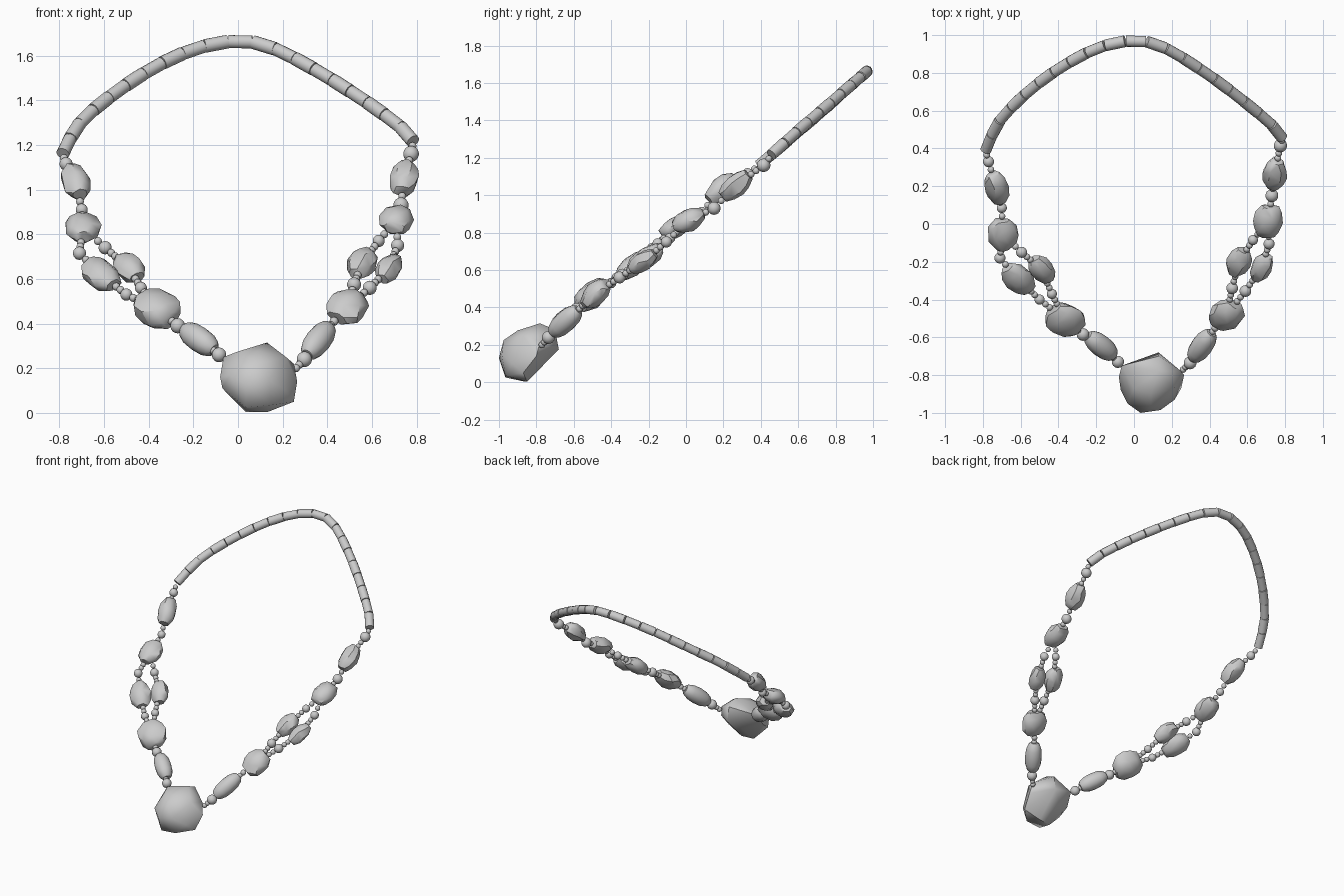
import bpy, bmesh, math, random
from mathutils import Vector, Matrix

if "Cube" in bpy.data.objects:
    bpy.data.objects.remove(bpy.data.objects["Cube"])

random.seed(4)
NORMAL = Vector((0, -0.64, 0.77)).normalized()   # normal of the tilted necklace plane

def finish(name, bm, angle):
    bmesh.ops.recalc_face_normals(bm, faces=bm.faces)
    me = bpy.data.meshes.new(name)
    bm.to_mesh(me)
    bm.free()
    ob = bpy.data.objects.new(name, me)
    bpy.context.collection.objects.link(ob)
    bpy.ops.object.select_all(action='DESELECT')
    ob.select_set(True)
    bpy.context.view_layer.objects.active = ob
    bpy.ops.object.shade_smooth_by_angle(angle=math.radians(angle))
    return ob

def frame(pos, direction):
    # local z follows the string, local y is the plane normal
    z = direction.normalized()
    x = NORMAL.cross(z).normalized()
    m = Matrix((x, z.cross(x), z)).transposed().to_4x4()
    m.translation = pos
    return m

def hull(name, points, angle):
    bm = bmesh.new()
    for p in points:
        bm.verts.new(p)
    bmesh.ops.convex_hull(bm, input=bm.verts)
    loose = [v for v in bm.verts if not v.link_faces]
    bmesh.ops.delete(bm, geom=loose, context='VERTS')
    return finish(name, bm, angle)

def gem(name, pos, direction, length, width, thick):
    # irregular faceted stone: hull of jittered rings
    m = frame(pos, direction)
    pts = []
    for h, r in ((-1, .56), (-.55, .92), (0, 1.03), (.55, .92), (1, .56)):
        start = random.random() * 6
        for i in range(7):
            a = start + math.tau * (i + random.uniform(-.25, .25)) / 7
            k = r * random.uniform(.93, 1.05)
            hh = h * random.uniform(.9, 1.02)
            pts.append(m @ Vector((k * math.cos(a) * width / 2,
                                   k * math.sin(a) * thick / 2, hh * length / 2)))
    hull(name, pts, 36)

def barrel(name, pos, direction, length, width):
    # smooth oval bead with flat ends
    m = frame(pos, direction)
    pts = []
    for h, r in ((-1, .45), (-.85, .7), (-.5, .93), (0, 1), (.5, .93), (.85, .7), (1, .45)):
        for i in range(14):
            a = math.tau * i / 14
            pts.append(m @ Vector((r * math.cos(a) * width / 2,
                                   r * math.sin(a) * width / 2, h * length / 2)))
    hull(name, pts, 45)

def ball(name, pos, r):
    bm = bmesh.new()
    bmesh.ops.create_uvsphere(bm, u_segments=14, v_segments=9, radius=r,
                              matrix=Matrix.Translation(pos))
    finish(name, bm, 60)

def tube(name, a, b, r):
    bm = bmesh.new()
    bmesh.ops.create_cone(bm, cap_ends=True, segments=14, radius1=r, radius2=r,
                          depth=(b - a).length, matrix=frame((a + b) / 2, b - a))
    finish(name, bm, 40)

def strand(name, items, skip_first=False, skip_last=False):
    # item: (x, y, z, length[, width, thickness]); tiny beads fill the gaps
    P = [Vector(i[:3]) for i in items]
    for k, it in enumerate(items):
        d = P[min(k + 1, len(P) - 1)] - P[max(k - 1, 0)]
        if not ((k == 0 and skip_first) or (k == len(P) - 1 and skip_last)):
            if len(it) == 4:
                ball(name + "_round_bead", P[k], it[3] / 2)
            elif len(it) == 5:
                barrel(name + "_oval_bead", P[k], d, it[3], it[4])
            else:
                gem(name + "_stone", P[k], d, *it[3:])
        if k:
            u = (P[k] - P[k - 1]).normalized()
            s, e = P[k - 1] + u * items[k - 1][3] * .48, P[k] - u * it[3] * .48
            gap = (e - s).dot(u)
            n = max(1, round(gap / .036)) if gap > .008 else 0
            for j in range(n):
                ball(name + "_spacer", s.lerp(e, (j + .5) / n), .018)

# Neck band of short tubes
band = [Vector(p) for p in (
    (-.785, .39, 1.16), (-.73, .525, 1.275), (-.645, .622, 1.36), (-.55, .712, 1.435),
    (-.445, .792, 1.507), (-.32, .87, 1.578), (-.195, .935, 1.633), (-.06, .968, 1.663),
    (.06, .968, 1.663), (.19, .923, 1.623), (.32, .84, 1.552), (.455, .748, 1.472),
    (.587, .645, 1.385), (.72, .537, 1.29), (.785, .455, 1.215))]
cum = [0]
for a, b in zip(band, band[1:]):
    cum.append(cum[-1] + (b - a).length)

def along(s):
    for i in range(1, len(cum)):
        if s <= cum[i] + 1e-6:
            return band[i - 1].lerp(band[i], (s - cum[i - 1]) / (cum[i] - cum[i - 1]))

COUNT = 20
for i in range(COUNT):
    a, b = along(cum[-1] * i / COUNT), along(cum[-1] * (i + 1) / COUNT)
    tube("neck_tube", a.lerp(b, .02), a.lerp(b, .98), .031 if i % 2 else .0295)

# Left side: upper run, split double run, lower run
L2 = (-.695, -.055, .83, .18, .16, .11)
L5 = (-.365, -.505, .465, .20, .21, .14)
strand("left_upper", [(-.785, .385, 1.155, .02), (-.77, .33, 1.115, .06),
                      (-.727, .19, 1.035, .20, .125, .12), (-.70, .085, .91, .055), L2], skip_first=True)
strand("left_outer", [L2, (-.71, -.18, .715, .06), (-.615, -.29, .62, .20, .15, .11),
                      (-.50, -.40, .53, .055), L5], True, True)
strand("left_inner", [L2, (-.595, -.15, .74, .06), (-.49, -.24, .65, .165, .13, .10),
                      (-.435, -.37, .56, .055), L5], True, True)
strand("left_lower", [L5, (-.27, -.585, .39, .068), (-.175, -.645, .33, .20, .115),
                      (-.085, -.73, .26, .066)])

# Right side
R2 = (.71, .015, .865, .18, .16, .12)
R5 = (.49, -.48, .475, .18, .185, .12)
strand("right_upper", [(.785, .455, 1.21, .02), (.775, .415, 1.16, .072),
                       (.745, .265, 1.05, .185, .135, .12), (.73, .15, .93, .07), R2], skip_first=True)
strand("right_outer", [R2, (.715, -.105, .75, .06), (.675, -.23, .645, .17, .11, .10),
                       (.59, -.355, .56, .064), R5], True, True)
strand("right_inner", [R2, (.63, -.085, .77, .055), (.555, -.20, .67, .17, .13, .11),
                       (.52, -.34, .575, .064), R5], True, True)
strand("right_lower", [R5, (.43, -.55, .41, .04), (.36, -.645, .325, .215, .115),
                       (.297, -.735, .24, .07), (.26, -.77, .20, .036)])

# Large cut pendant stone: domed front, angular back
hull("pendant_stone", [
    (.13, -.78, .315), (.13, -.70, .28), (.13, -.68, .175), (.05, -.74, .12),
    (-.08, -.81, .16), (-.065, -.75, .25), (-.07, -.88, .11), (.265, -.80, .14),
    (.25, -.78, .22), (.25, -.87, .05), (.13, -.85, .003), (.035, -.86, .003),
    (.035, -.965, .025), (.15, -.965, .035), (.035, -1.0, .13), (.14, -.985, .15),
    (.09, -.975, .225), (.215, -.93, .10), (.215, -.87, .25), (.0, -.87, .275),
    (.09, -.90, .277), (-.035, -.95, .17)], 50)
